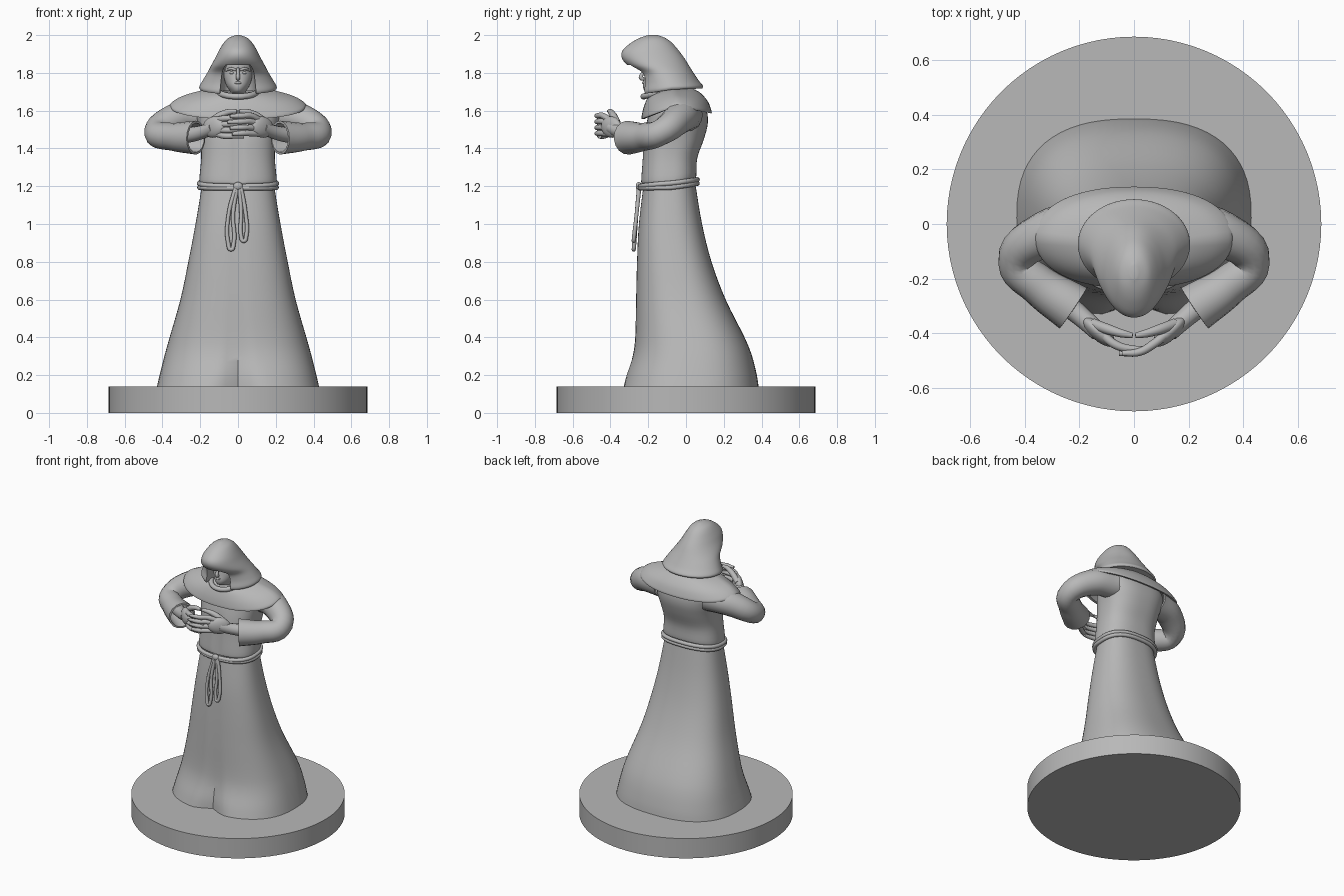
import bpy, bmesh, math
from mathutils import Vector

cube = bpy.data.objects.get("Cube")
if cube:
    bpy.data.objects.remove(cube, do_unlink=True)

grey = bpy.data.materials.new("stone_grey")
grey.use_nodes = True
grey.diffuse_color = (0.48, 0.48, 0.48, 1)
grey.node_tree.nodes["Principled BSDF"].inputs["Base Color"].default_value = (0.48, 0.48, 0.48, 1)


def select(ob):
    bpy.ops.object.select_all(action='DESELECT')
    ob.select_set(True)
    bpy.context.view_layer.objects.active = ob


def finish(ob, name, angle=40):
    ob.name = name
    ob.data.name = name
    ob.data.materials.clear()
    ob.data.materials.append(grey)
    select(ob)
    bpy.ops.object.shade_smooth_by_angle(angle=math.radians(angle))
    return ob


def apply(ob, kind, **settings):
    mod = ob.modifiers.new(kind.title(), kind)
    for key, value in settings.items():
        setattr(mod, key, value)
    select(ob)
    bpy.ops.object.modifier_apply(modifier=mod.name)


def smooth_rows(rows, steps=4):
    """Catmull-Rom interpolation of profile rows."""
    rows = [tuple(r) + (0,) * (7 - len(r)) for r in rows]
    out = []
    for i in range(len(rows) - 1):
        a, b, c, d = rows[max(i - 1, 0)], rows[i], rows[i + 1], rows[min(i + 2, len(rows) - 1)]
        for k in range(steps):
            t = k / steps
            out.append([q + t * (r - p) / 2 + t * t * (2 * p - 5 * q + 4 * r - s) / 2
                        + t ** 3 * (3 * q - p - 3 * r + s) / 2
                        for p, q, r, s in zip(a, b, c, d)])
    return out + [rows[-1]]


def ring(row, power=2.0, n=64):
    """Row: height, half width, front y, back y, front lift, back lift, front groove."""
    z, hw, yf, yb, lift_f, lift_b, groove = tuple(row) + (0,) * (7 - len(row))
    pts = []
    for i in range(n):
        a = math.tau * i / n
        c, s = math.cos(a), math.sin(a)
        x = hw * math.copysign(abs(c) ** (2 / power), c)
        y = (yf + yb) / 2 + (yb - yf) / 2 * math.copysign(abs(s) ** (2 / power), s)
        if s < 0:
            y += groove * math.exp(-(x / (0.012 + groove)) ** 2)
        pts.append(Vector((x, y, z + lift_f * max(-s, 0) + lift_b * max(s, 0))))
    return pts


def loft(name, rows, power=2.0, caps=True, angle=40):
    bm = bmesh.new()
    loops = [[bm.verts.new(p) for p in ring(r, power)] for r in smooth_rows(rows)]
    for low, high in zip(loops, loops[1:]):
        for i in range(len(low)):
            j = (i + 1) % len(low)
            bm.faces.new((low[i], low[j], high[j], high[i]))
    if caps:
        bm.faces.new(loops[0][::-1])
        bm.faces.new(loops[-1])
    bmesh.ops.recalc_face_normals(bm, faces=bm.faces[:])
    mesh = bpy.data.meshes.new(name)
    bm.to_mesh(mesh)
    bm.free()
    ob = bpy.data.objects.new(name, mesh)
    bpy.context.collection.objects.link(ob)
    return finish(ob, name, angle)


def tube(name, points, closed=False, caps=True, sides=4):
    """Round tube through points of x, y, z, radius."""
    cu = bpy.data.curves.new(name, 'CURVE')
    cu.dimensions = '3D'
    cu.bevel_depth = 1
    cu.bevel_resolution = sides
    cu.resolution_u = 6
    cu.use_fill_caps = caps
    sp = cu.splines.new('BEZIER')
    sp.bezier_points.add(len(points) - 1)
    sp.use_cyclic_u = closed
    for bp, (x, y, z, r) in zip(sp.bezier_points, points):
        bp.co = (x, y, z)
        bp.radius = r
        bp.handle_left_type = bp.handle_right_type = 'AUTO'
    ob = bpy.data.objects.new(name, cu)
    bpy.context.collection.objects.link(ob)
    select(ob)
    bpy.ops.object.convert(target='MESH')
    return finish(bpy.context.object, name, 60)


def ball(name, loc, scale, turn=(0, 0, 0)):
    bpy.ops.mesh.primitive_uv_sphere_add(segments=24, ring_count=14, location=loc, rotation=turn)
    bpy.context.object.scale = scale
    return finish(bpy.context.object, name, 60)


# Round display base
bpy.ops.mesh.primitive_cylinder_add(vertices=96, radius=0.685, depth=0.14, location=(0, 0, 0.07))
finish(bpy.context.object, "base")

# Robe skirt with a front opening, and the upper robe
loft("robe_skirt", [
    (0.135, .43, -.34, .385, 0, 0, .06), (0.2, .415, -.32, .375, 0, 0, .045),
    (0.3, .39, -.285, .35, 0, 0, .025), (0.4, .362, -.27, .31, 0, 0, .012),
    (0.6, .305, -.265, .21, 0, 0, .006), (0.8, .263, -.26, .135, 0, 0, .005),
    (1.0, .225, -.25, .085, 0, 0, .005), (1.21, .19, -.225, .05, 0, 0, .005)], 2.5)
loft("robe_top", [
    (1.215, .198, -.235, .05, 0, .03), (1.235, .205, -.238, .055, 0, .025, .008),
    (1.35, .195, -.23, .06, 0, 0, .008), (1.45, .2, -.225, .095, 0, 0, .008),
    (1.53, .215, -.21, .115), (1.6, .225, -.19, .11), (1.66, .17, -.17, .08),
    (1.7, .09, -.15, .02)], 2.5)

# Rope belt with two hanging loops
for name, row in (("belt_upper", (1.215, .205, -.243, .06, -.015, .02)),
                  ("belt_lower", (1.193, .203, -.243, .06, -.003, .022))):
    tube(name, [(*p, .013) for p in ring(row, 2.5, 24)], closed=True)
for name, top, x, low in (("left_belt_end", .008, .03, .9), ("right_belt_end", -.008, -.037, .855)):
    tube(name, [(top, -.247, 1.205, .012), (x - .013, -.262, 1.05, .01), (x - .014, -.274, low + .04, .011),
                (x, -.277, low + .01, .011), (x + .014, -.274, low + .04, .011),
                (x + .011, -.262, 1.05, .01), (top + .005, -.247, 1.205, .012)])
ball("belt_knot", (0, -.25, 1.2), (.025, .016, .022))

# Shoulder mantle
mantle = loft("shoulder_mantle", [
    (1.72, .1, -.18, .03, -.03, 0), (1.705, .2, -.205, .075, -.04, -.01),
    (1.675, .3, -.225, .115, -.06, -.025), (1.64, .355, -.235, .135, -.07, -.04),
    (1.62, .36, -.235, .135, -.065, -.035)], 2.25, caps=False)
apply(mantle, 'SOLIDIFY', thickness=0.016, offset=-1)
finish(mantle, "shoulder_mantle", 50)
tube("collar_fold", [(*p, .016) for p in ring((1.705, .105, -.225, .0, -.03, 0), 2, 16)], closed=True)

# Hood with a hollow for the face
hood = loft("hood", [
    (1.712, .2, -.235, .085, -.025, .005), (1.728, .205, -.24, .09, -.025, .003),
    (1.76, .187, -.235, .067, -.01, 0), (1.8, .163, -.25, .04), (1.84, .142, -.31, .015),
    (1.88, .12, -.34, -.01), (1.92, .1, -.335, -.04), (1.96, .075, -.29, -.075),
    (1.985, .05, -.245, -.11), (2.0, .012, -.2, -.15)])
cutter = loft("face_cutter", [(1.6, .105, -.5, -.1), (1.72, .095, -.5, -.1),
                              (1.8, .085, -.5, -.11), (1.842, .065, -.5, -.13)], 3.5)
cutter.hide_render = True
apply(hood, 'BOOLEAN', object=cutter, operation='DIFFERENCE', solver='EXACT')
bpy.data.objects.remove(cutter, do_unlink=True)
finish(hood, "hood", 40)

# Head and facial features
loft("head", [
    (1.64, .06, -.16, -.05), (1.685, .052, -.175, -.05), (1.7, .042, -.215, -.06),
    (1.73, .06, -.228, -.06), (1.77, .073, -.222, -.06), (1.81, .076, -.216, -.06),
    (1.85, .07, -.215, -.06), (1.87, .05, -.19, -.08)])
tube("nose", [(0, -.215, 1.825, .007), (0, -.232, 1.795, .009), (0, -.238, 1.775, .012),
              (0, -.222, 1.766, .009)])
tube("mouth", [(-.024, -.213, 1.746, .004), (0, -.227, 1.748, .007), (.024, -.213, 1.746, .004)])

for side, s in (("left", 1), ("right", -1)):
    def path(*pts):
        return [(s * x, y, z, r) for x, y, z, r in pts]

    # Brow and eye
    tube(side + "_brow", path((.01, -.218, 1.815, .006), (.035, -.212, 1.822, .008), (.062, -.18, 1.812, .006)))
    ball(side + "_eye", (s * .031, -.203, 1.8), (.014, .012, .008))

    # Sleeve, open at the cuff
    sleeve = tube(side + "_sleeve", path(
        (.17, .0, 1.58, .085), (.32, -.035, 1.56, .078), (.428, -.14, 1.482, .063),
        (.35, -.222, 1.462, .068), (.222, -.308, 1.457, .084)), caps=False, sides=6)
    apply(sleeve, 'SOLIDIFY', thickness=0.012, offset=0)
    finish(sleeve, side + "_sleeve", 50)

    # Hand: wrist, palm, thumb and four fingers
    tube(side + "_wrist", path((.33, -.235, 1.465, .045), (.24, -.3, 1.475, .04),
                               (.18, -.35, 1.49, .036), (.13, -.395, 1.51, .034)))
    ball(side + "_palm", (s * .128, -.395, 1.513), (.075, .031, .056), (0, s * .15, s * .72))
    tube(side + "_thumb", path((.15, -.365, 1.535, .02), (.095, -.385, 1.575, .019),
                               (.045, -.4, 1.594, .015), (.005, -.408, 1.597, .01)))
    for i in range(4):
        z = 1.566 - .031 * i + .007 * s
        tip = -.055 + .012 * abs(i - 1)
        tube(f"{side}_finger_{i + 1}", path(
            (.115, -.405, 1.55 - .024 * i, .017), (.07, -.44, z, .016),
            (.02, -.462 - .006 * s, z, .0145), (tip, -.465 - .008 * s, z - .003, .01)))
